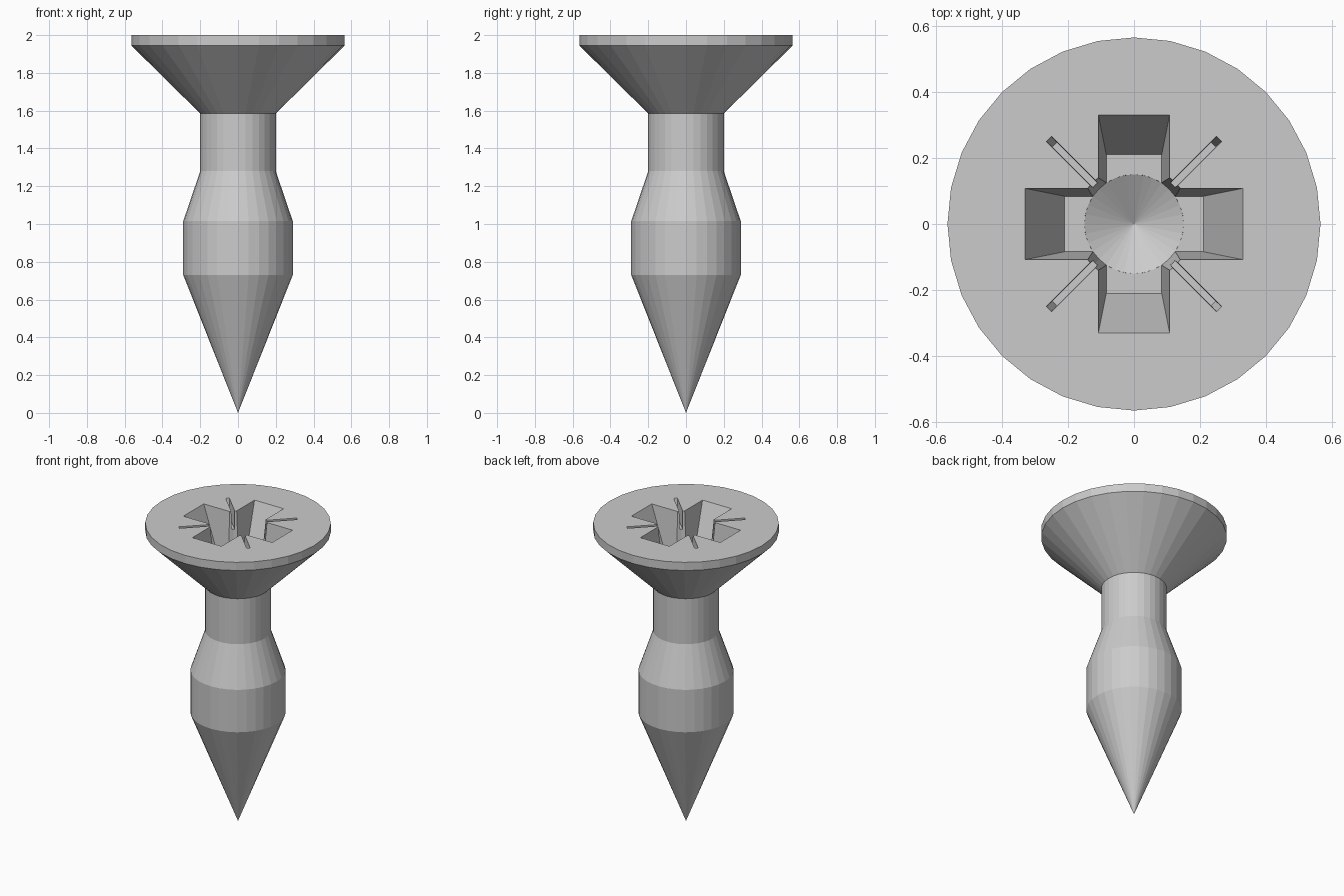
import bpy, bmesh, math
from mathutils import Matrix

if "Cube" in bpy.data.objects:
    bpy.data.objects.remove(bpy.data.objects["Cube"])

SIDES = 32


def make_object(name, bm):
    bmesh.ops.recalc_face_normals(bm, faces=bm.faces[:])
    mesh = bpy.data.meshes.new(name)
    bm.to_mesh(mesh)
    bm.free()
    obj = bpy.data.objects.new(name, mesh)
    bpy.context.collection.objects.link(obj)
    return obj


def lathe(name, profile):
    """Closed solid of revolution from (radius, z) points; radius 0 is a pole."""
    bm = bmesh.new()
    rings = []
    for r, z in profile:
        if r == 0:
            rings.append([bm.verts.new((0, 0, z))])
        else:
            rings.append([bm.verts.new((r * math.cos(i * math.tau / SIDES),
                                        r * math.sin(i * math.tau / SIDES), z))
                          for i in range(SIDES)])
    for a, b in zip(rings, rings[1:]):
        for i in range(SIDES):
            j = (i + 1) % SIDES
            corners = [a[i % len(a)], a[j % len(a)], b[j % len(b)], b[i % len(b)]]
            bm.faces.new(list(dict.fromkeys(corners)))
    bm.faces.new(rings[-1])
    return make_object(name, bm)


def tapered_bar(name, top, bottom, depth, angle):
    """Bar cutter with half sizes top at z = 2 and bottom at the given depth."""
    bm = bmesh.new()
    bmesh.ops.create_cube(bm, size=2)
    over = 0.1
    for v in bm.verts:
        t = 1 + over / depth if v.co.z > 0 else 0
        v.co.x *= bottom[0] + (top[0] - bottom[0]) * t
        v.co.y *= bottom[1] + (top[1] - bottom[1]) * t
        v.co.z = 2 + over if v.co.z > 0 else 2 - depth
    bm.transform(Matrix.Rotation(angle, 4, 'Z'))
    return make_object(name, bm)


# Screw body: tip, thick section, neck, countersunk head
screw = lathe("screw_body", [(0, 0), (0.29, 0.73), (0.29, 1.015), (0.2, 1.28),
                             (0.2, 1.585), (0.565, 1.945), (0.565, 2.0)])

# Recess: cross arms, thin diagonal slots, conical centre
cutters = []
for k in range(2):
    turn = k * math.pi / 2
    cutters.append(tapered_bar("cross_cutter", (0.33, 0.108), (0.21, 0.084), 0.3, turn))
    cutters.append(tapered_bar("slot_cutter", (0.365, 0.011), (0.34, 0.009), 0.12,
                               turn + math.pi / 4))
cutters.append(lathe("centre_cutter", [(0, 1.61), (0.15, 1.697), (0.187, 2.1)]))

for cutter in cutters:
    mod = screw.modifiers.new("recess", 'BOOLEAN')
    mod.operation = 'DIFFERENCE'
    mod.solver = 'EXACT'
    mod.object = cutter

# Bake the cuts and discard the cutters
graph = bpy.context.evaluated_depsgraph_get()
baked = bpy.data.meshes.new_from_object(screw.evaluated_get(graph))
screw.modifiers.clear()
screw.data = baked
for cutter in cutters:
    bpy.data.objects.remove(cutter)

# Smooth round surfaces, crisp edges
bpy.ops.object.select_all(action='DESELECT')
screw.select_set(True)
bpy.context.view_layer.objects.active = screw
bpy.ops.object.shade_smooth_by_angle(angle=math.radians(5))
